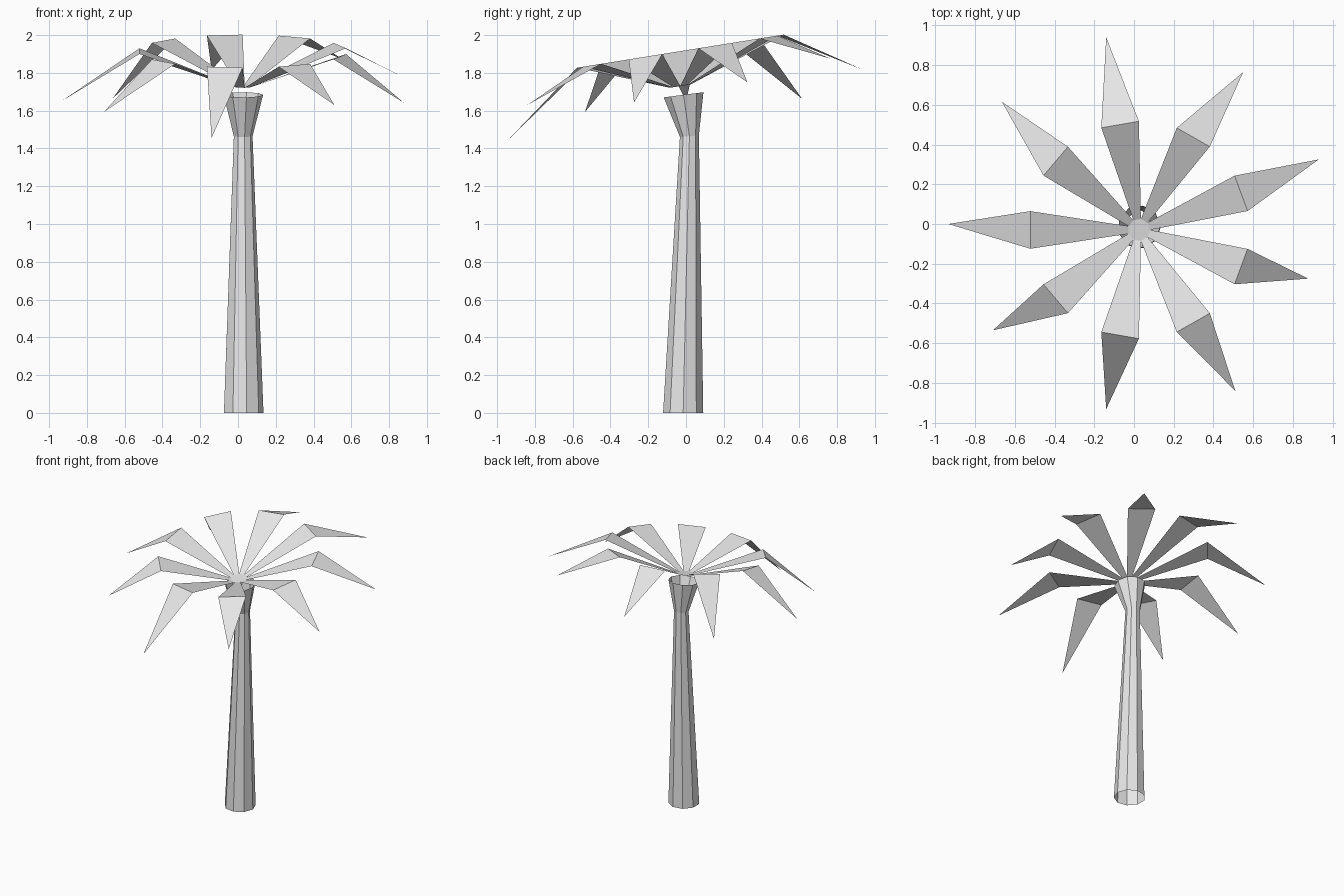
import bpy
import bmesh
from math import cos, sin, radians
from mathutils import Vector

if "Cube" in bpy.data.objects:
    bpy.data.objects.remove(bpy.data.objects["Cube"], do_unlink=True)

SIDES = 9
STEP = 360 / SIDES
TILT = 0.16  # backward rise of the crown

grey = bpy.data.materials.new("plain_grey")
grey.use_nodes = True
grey.diffuse_color = (0.8, 0.8, 0.8, 1)
grey.node_tree.nodes["Principled BSDF"].inputs["Base Color"].default_value = (0.8, 0.8, 0.8, 1)


def finish(bm, name):
    mesh = bpy.data.meshes.new(name)
    bm.to_mesh(mesh)
    bm.free()
    mesh.materials.append(grey)
    obj = bpy.data.objects.new(name, mesh)
    bpy.context.collection.objects.link(obj)
    return obj


def ring(bm, centre, radius, slope):
    """Nine-sided ring of vertices, sloping up towards the back."""
    verts = []
    for i in range(SIDES):
        a = radians(i * STEP)
        x, y = radius * cos(a), radius * sin(a)
        verts.append(bm.verts.new(Vector(centre) + Vector((x, y, y * slope))))
    return verts


# Trunk: open tapered tube that flares at the top
bm = bmesh.new()
rings = [
    ring(bm, (0.027, -0.015, 0), 0.108, 0),
    ring(bm, (0.026, 0.018, 1.465), 0.051, 0.08),
    ring(bm, (0.026, -0.013, 1.684), 0.107, 0.13),
]
for low, high in zip(rings, rings[1:]):
    for i in range(SIDES):
        j = (i + 1) % SIDES
        bm.faces.new((low[i], low[j], high[j], high[i]))
finish(bm, "trunk")

# Crown: flat hub with a folded leaf growing from each edge
tips = [
    (0.93, 0.325, 1.75), (0.55, 0.765, 1.875), (-0.14, 0.94, 1.815),
    (-0.665, 0.615, 1.662), (-0.935, 0, 1.65), (-0.71, -0.535, 1.593),
    (-0.14, -0.932, 1.455), (0.51, -0.84, 1.63), (0.877, -0.275, 1.643),
]
hub_centre = Vector((0.025, -0.03, 1.73))
bm = bmesh.new()
hub = ring(bm, hub_centre, 0.056, TILT)
bm.faces.new(hub)
for i, tip in enumerate(tips):
    a = radians((i + 0.5) * STEP)
    out = Vector((cos(a), sin(a), 0))
    side = Vector((-sin(a), cos(a), 0))
    fold = []
    for s in (-1, 1):
        p = out * 0.547 + side * 0.096 * s
        p.y *= 0.985
        p.z = 0.185 + p.y * TILT
        fold.append(bm.verts.new(hub_centre + p))
    bm.faces.new((hub[i], fold[0], fold[1], hub[(i + 1) % SIDES]))
    bm.faces.new((fold[0], bm.verts.new(tip), fold[1]))
finish(bm, "leaf_crown")
